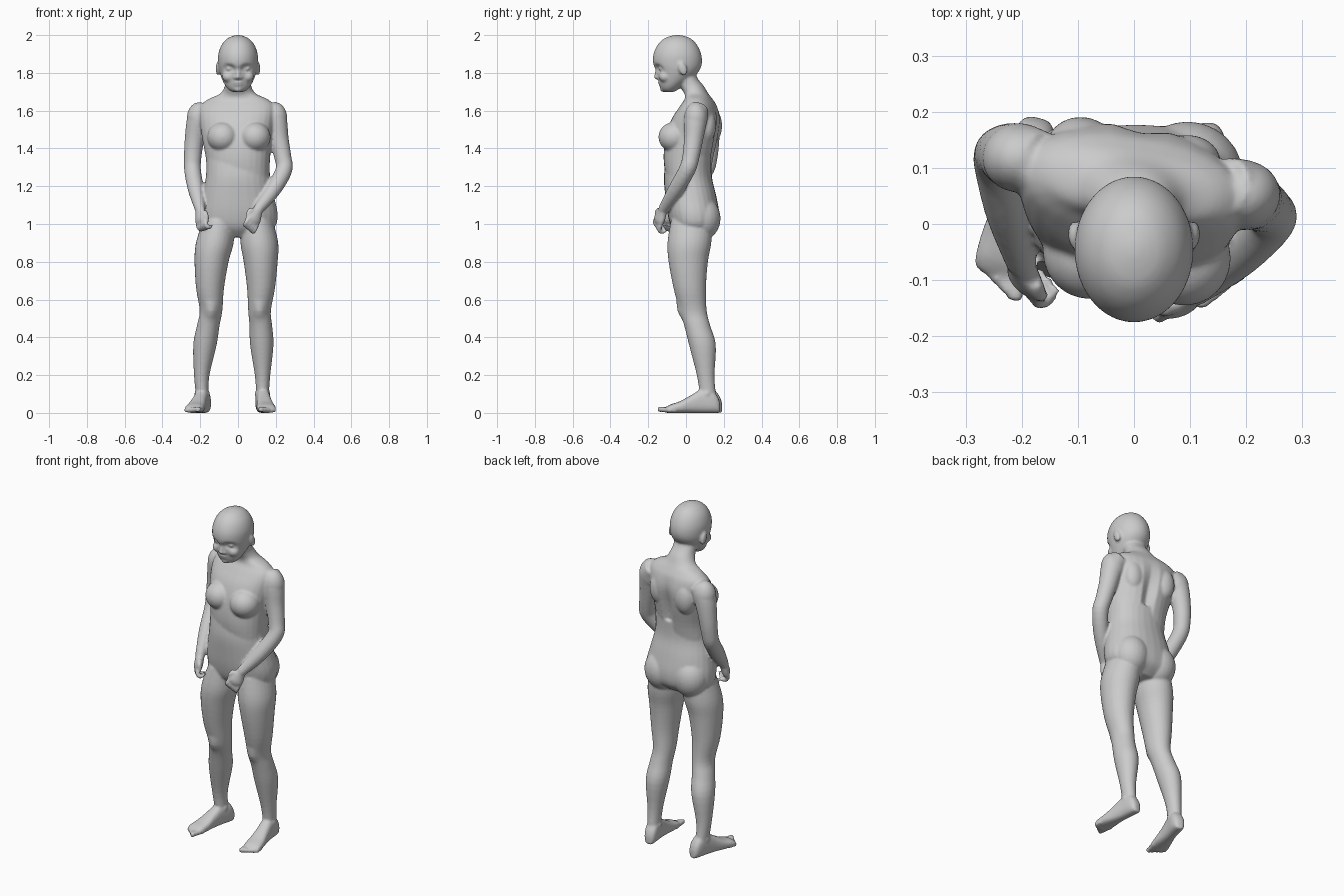
import bpy
import bmesh
from math import cos, sin, pi, radians, copysign
from mathutils import Vector, Matrix

if "Cube" in bpy.data.objects:
    bpy.data.objects.remove(bpy.data.objects["Cube"])

UP = Vector((0, 0, 1))
RIGHT, LEFT = -1, 1

grey = bpy.data.materials.new("plain grey")
grey.use_nodes = True
grey.diffuse_color = (0.6, 0.6, 0.6, 1)
grey.node_tree.nodes["Principled BSDF"].inputs["Base Color"].default_value = grey.diffuse_color


def smooth_rows(rows, steps=4):
    """Spline through all columns of a table of rings."""
    pts = [Vector(r) for r in rows]
    out = []
    for i in range(len(pts) - 1):
        p0, p1 = pts[max(i - 1, 0)], pts[i]
        p2, p3 = pts[i + 1], pts[min(i + 2, len(pts) - 1)]
        for k in range(steps):
            t = k / steps
            m1, m2 = (p2 - p0) / 2, (p3 - p1) / 2
            out.append(p1 * (2*t**3 - 3*t**2 + 1) + m1 * (t**3 - 2*t**2 + t)
                       + p2 * (3*t**2 - 2*t**3) + m2 * (t**3 - t**2))
    return out + [pts[-1]]


def loft(bm, rows, side=Vector((1, 0, 0)), axis=None, power=2.0, sides=28):
    """Skin elliptical rings given as x, y, z, side radius, depth radius."""
    rows = smooth_rows(rows)
    centres = [Vector(r[:3]) for r in rows]
    rings = []
    for i, row in enumerate(rows):
        along = axis or centres[min(i + 1, len(rows) - 1)] - centres[max(i - 1, 0)]
        v = along.cross(side).normalized()
        u = v.cross(along).normalized()
        ring = []
        for k in range(sides):
            c, s = cos(2 * pi * k / sides), sin(2 * pi * k / sides)
            c = copysign(abs(c) ** (2 / power), c)
            s = copysign(abs(s) ** (2 / power), s)
            ring.append(bm.verts.new(centres[i] + u * c * row[3] + v * s * row[4]))
        rings.append(ring)
    for low, high in zip(rings, rings[1:]):
        for k in range(sides):
            n = (k + 1) % sides
            bm.faces.new((low[k], low[n], high[n], high[k]))
    bm.faces.new(rings[0])
    bm.faces.new(rings[-1])
    return [v for ring in rings for v in ring]


def ball(bm, loc, radii, turn=0.0, axis="X"):
    m = Matrix.Translation(loc) @ Matrix.Rotation(radians(turn), 4, axis)
    bmesh.ops.create_uvsphere(bm, u_segments=24, v_segments=16, radius=1,
                              matrix=m @ Matrix.Diagonal((*radii, 1)))


def dent(verts, centre, size, push):
    """Push vertices near a centre with a soft falloff."""
    centre, push = Vector(centre), Vector(push)
    for v in verts:
        d = v.co - centre
        r = sum((d[i] / size[i]) ** 2 for i in range(3))
        if r < 1:
            v.co += push * (1 - r) ** 2


def build_trunk(bm):
    # Hips and waist face forward, the chest is turned towards its right
    hips = [(0, .04, .93, .09, .07), (0, .045, .98, .19, .12),
            (.003, .04, 1.05, .207, .137), (0, .025, 1.15, .19, .135),
            (0, .01, 1.25, .17, .127), (0, .015, 1.35, .168, .12)]
    loft(bm, hips, axis=UP, power=2.2)
    chest = [(0, .01, 1.22, .165, .11), (0, .012, 1.34, .17, .128),
             (-.005, .028, 1.45, .185, .135), (-.005, .05, 1.55, .2, .125),
             (-.003, .065, 1.62, .2, .095), (0, .067, 1.66, .16, .07),
             (0, .055, 1.69, .095, .062), (0, .03, 1.73, .07, .064),
             (0, .002, 1.77, .066, .06), (0, -.02, 1.83, .06, .055)]
    turned = Vector((1, -.16, 0)).normalized()
    skin = loft(bm, chest, side=turned, axis=UP, power=2.2)
    # Spine groove
    dent(skin, (.02, .16, 1.42), (.05, .08, .24), (0, -.03, 0))
    for s in (RIGHT, LEFT):
        ball(bm, (s * .085 + .005, -.055 - s * .006, 1.46), (.083, .085, .08))
        ball(bm, (s * .095, .085, 1.03), (.1, .098, .115))
        ball(bm, (s * .095, .125 - s * .016, 1.52), (.06, .05, .09))


def build_head(bm):
    skull = [(0, -.045, 2.0, .012, .015), (0, -.045, 1.985, .052, .065),
             (0, -.046, 1.95, .086, .103), (0, -.046, 1.9, .104, .126),
             (0, -.045, 1.85, .105, .129), (0, -.045, 1.81, .099, .114),
             (0, -.057, 1.77, .086, .091), (0, -.078, 1.73, .066, .06),
             (0, -.088, 1.705, .042, .036), (0, -.085, 1.698, .015, .012)]
    skin = loft(bm, skull, axis=UP, sides=48)
    for s in (RIGHT, LEFT):
        # Eye sockets, eyelids, cheeks and ears
        dent(skin, (s * .045, -.15, 1.823), (.045, .06, .03), (0, .028, 0))
        ball(bm, (s * .044, -.128, 1.822), (.02, .016, .012))
        ball(bm, (s * .05, -.11, 1.78), (.034, .034, .03))
        ball(bm, (s * .106, -.018, 1.823), (.012, .022, .038), 20)
        ball(bm, (s * .012, -.15, 1.776), (.012, .012, .009))
    # Nose, lips and chin
    ball(bm, (0, -.15, 1.797), (.012, .017, .034), -15)
    ball(bm, (0, -.156, 1.778), (.012, .015, .011))
    ball(bm, (0, -.137, 1.75), (.03, .012, .006))
    ball(bm, (0, -.134, 1.738), (.025, .012, .006))
    ball(bm, (0, -.118, 1.715), (.024, .02, .017))


def build_arm(bm, path, row, curl):
    """Arm path runs shoulder to wrist; row is the knuckle line, curl the grip."""
    loft(bm, [(*p, r, r) for *p, r in path])
    ball(bm, path[1][:3], (.066, .062, .085))
    wrist, before = Vector(path[-1][:3]), Vector(path[-2][:3])
    reach = ((wrist - before).normalized() + Vector((0, 0, -.5))).normalized()
    row, curl = Vector(row).normalized(), Vector(curl).normalized()
    # Palm
    palm = [(0, .026, .024), (.03, .036, .024), (.06, .042, .024), (.078, .034, .018)]
    loft(bm, [(*(wrist + reach * d), a, b) for d, a, b in palm], side=row)
    # Curled fingers and thumb
    for k in range(4):
        base = wrist + reach * .068 + row * (k - 1.5) * .021
        bends = [base, base + reach * .03, base + reach * .045 + curl * .02,
                 base + reach * .03 + curl * .042]
        loft(bm, [(*p, r, r) for p, r in zip(bends, (.012, .012, .011, .007))],
             side=row, sides=12)
    base = wrist + reach * .02 + row * .03
    thumb = [base, base + reach * .03 + row * .012, base + reach * .065 + curl * .012]
    loft(bm, [(*p, r, r) for p, r in zip(thumb, (.016, .014, .008))],
         side=row, sides=12)


def build_leg(bm, shift):
    """Shift lists the sideways position of each ring from hip to ankle."""
    shape = [(.03, 1.02, .085, .11), (.018, .9, .1, .116), (.012, .8, .09, .104),
             (.02, .66, .074, .086), (.038, .54, .06, .072), (.06, .46, .06, .069),
             (.087, .36, .062, .071), (.104, .2, .041, .047), (.115, .1, .034, .043),
             (.118, .05, .034, .043)]
    skin = loft(bm, [(x, *r) for x, r in zip(shift, shape)], axis=UP)
    # Kneecap and ankle bones
    dent(skin, (shift[4], -.04, .54), (.05, .06, .06), (0, -.012, 0))
    for s in (RIGHT, LEFT):
        ball(bm, (shift[8] + s * .028, .11, .1), (.013, .018, .02))


def build_foot(bm, heel, toe, s):
    heel = Vector((*heel, 0))
    ahead = (Vector((*toe, 0)) - heel).normalized()
    inner = Vector((-ahead.y, ahead.x, 0)) * -s
    if inner.x * s > 0:
        inner = -inner
    shape = [(-.042, .016, .05), (-.03, .03, .085), (0, .037, .12), (.055, .037, .125),
             (.11, .04, .095), (.17, .048, .062), (.22, .05, .045), (.245, .042, .03)]
    loft(bm, [(*(heel + ahead * d + UP * h / 2), w, h / 2) for d, w, h in shape],
         side=inner, axis=ahead, power=2.6)
    # Toes, largest on the inner side
    for k in range(5):
        r = .016 - k * .0014
        root = heel + inner * (.036 - k * .019) + UP * (r + .003)
        tip = .285 - .011 * k
        loft(bm, [(*(root + ahead * d), w, w) for d, w in
                  ((.2, r), (tip - .02, r * .85), (tip - .006, r), (tip, r * .5))],
             side=inner, axis=ahead, sides=12)


bm = bmesh.new()
build_trunk(bm)
build_head(bm)

left_arm = [(.16, .065, 1.61, .055), (.195, .052, 1.56, .062), (.217, .04, 1.45, .051),
            (.238, .025, 1.35, .045), (.243, .005, 1.285, .044),
            (.185, -.055, 1.18, .041), (.105, -.122, 1.075, .027)]
right_arm = [(-.165, .11, 1.6, .055), (-.205, .118, 1.56, .062), (-.23, .125, 1.45, .052),
             (-.24, .12, 1.35, .046), (-.24, .1, 1.28, .044),
             (-.222, .02, 1.18, .042), (-.2, -.072, 1.075, .027)]
build_arm(bm, left_arm, row=(-.6, -.3, .5), curl=(-.2, .9, -.1))
build_arm(bm, right_arm, row=(.6, -.7, .2), curl=(.7, .6, 0))

build_leg(bm, (-.1, -.123, -.14, -.148, -.143, -.158, -.175, -.192, -.19, -.188))
build_leg(bm, (.1, .113, .12, .122, .114, .121, .126, .13, .13, .13))
build_foot(bm, (-.18, .148), (-.237, -.08), RIGHT)
build_foot(bm, (.128, .138), (.152, -.09), LEFT)

bmesh.ops.recalc_face_normals(bm, faces=bm.faces)
mesh = bpy.data.meshes.new("body")
bm.to_mesh(mesh)
bm.free()
mesh.materials.append(grey)
body = bpy.data.objects.new("body", mesh)
bpy.context.collection.objects.link(body)

# Fuse the parts into one continuous skin and soften the joins
fuse = body.modifiers.new("fuse", "REMESH")
fuse.mode = "VOXEL"
fuse.voxel_size = 0.007
fuse.use_smooth_shade = True
soften = body.modifiers.new("soften", "SMOOTH")
soften.factor = 0.5
soften.iterations = 4
